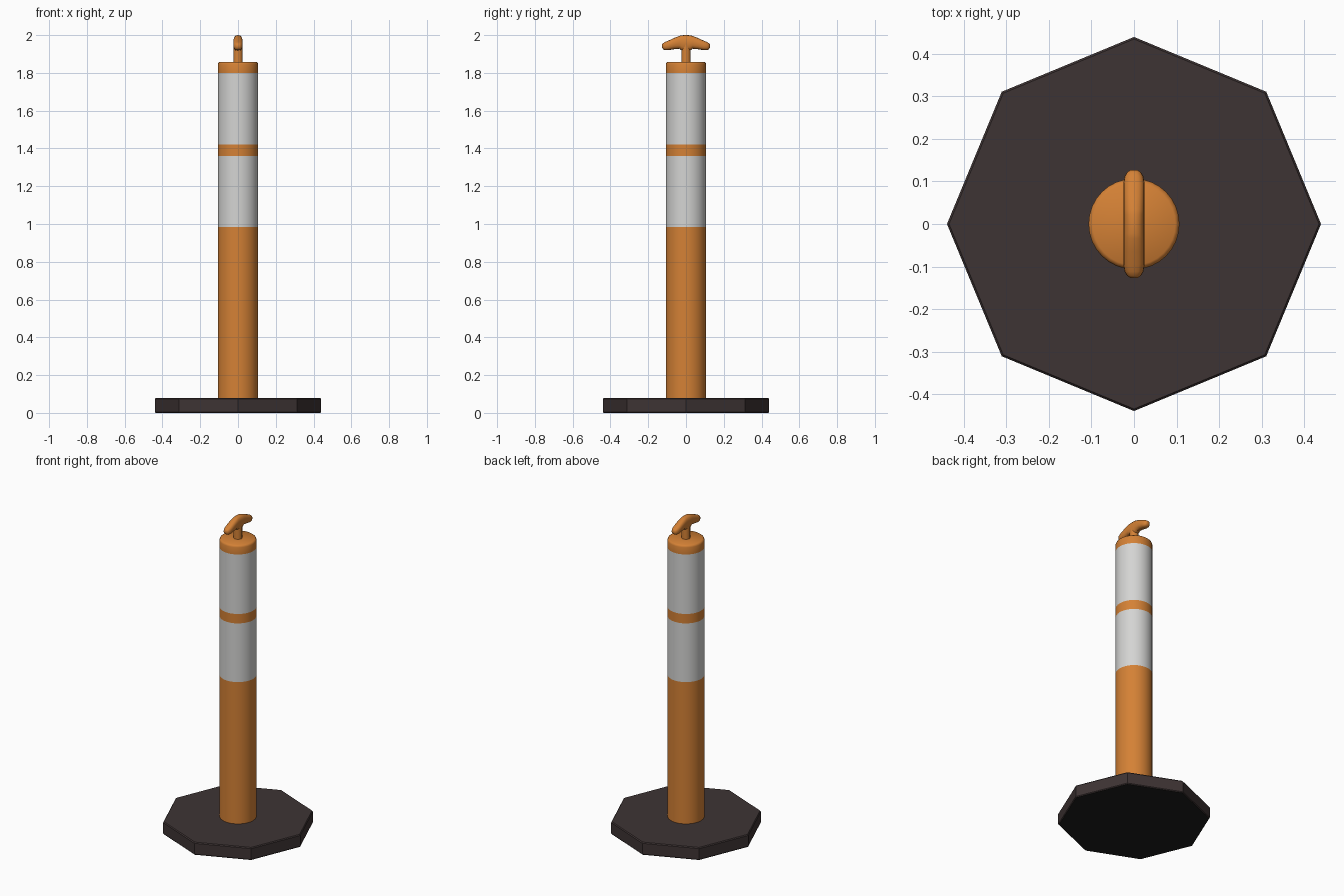
import bpy, bmesh, math
from mathutils import Vector

if "Cube" in bpy.data.objects:
    bpy.data.objects.remove(bpy.data.objects["Cube"])


def material(name, rgb):
    m = bpy.data.materials.new(name)
    m.diffuse_color = (*rgb, 1)
    m.use_nodes = True
    m.node_tree.nodes["Principled BSDF"].inputs["Base Color"].default_value = m.diffuse_color
    return m


ORANGE = material("orange plastic", (0.66, 0.22, 0.036))
WHITE = material("reflective white", (0.66, 0.66, 0.65))
RUBBER = material("dark rubber", (0.048, 0.034, 0.034))
UNDERSIDE = material("black underside", (0.013, 0.013, 0.012))


def loft(name, rings, mats, pick=lambda f: 0, smooth=True):
    """Skin a list of equal-length point rings and cap both ends."""
    bm = bmesh.new()
    loops = [[bm.verts.new(p) for p in ring] for ring in rings]
    n = len(loops[0])
    for a, b in zip(loops, loops[1:]):
        for i in range(n):
            j = (i + 1) % n
            bm.faces.new((a[i], a[j], b[j], b[i]))
    bm.faces.new(loops[0][::-1])
    bm.faces.new(loops[-1])
    bmesh.ops.recalc_face_normals(bm, faces=bm.faces)
    for f in bm.faces:
        f.material_index = pick(f)
    me = bpy.data.meshes.new(name)
    bm.to_mesh(me)
    bm.free()
    for m in mats:
        me.materials.append(m)
    ob = bpy.data.objects.new(name, me)
    bpy.context.collection.objects.link(ob)
    if smooth:
        bpy.ops.object.select_all(action='DESELECT')
        ob.select_set(True)
        bpy.context.view_layer.objects.active = ob
        bpy.ops.object.shade_smooth_by_angle(angle=math.radians(40))
    return ob


def lathe(name, profile, sides, mats, pick=lambda f: 0, smooth=True):
    """Revolve (radius, z) points about the z axis."""
    rings = [[Vector((r * math.cos(t), r * math.sin(t), z))
              for t in (math.tau * i / sides for i in range(sides))]
             for r, z in profile]
    return loft(name, rings, mats, pick, smooth)


# Octagonal rubber base with a slightly softened rim
lathe("base", [(0.436, 0), (0.44, 0.005), (0.44, 0.074), (0.435, 0.08)], 8,
      [RUBBER, UNDERSIDE], lambda f: 1 if f.normal.z < -0.9 else 0, False)

# Post with two flush reflective bands
BANDS = ((0.985, 1.36), (1.42, 1.80))


def band(f):
    z = f.calc_center_median().z
    return int(any(lo < z < hi for lo, hi in BANDS))


R = 0.107
lathe("post", [(R, 0.075), (R, 0.985), (R, 1.36), (R, 1.42), (R, 1.80),
               (R, 1.845), (R - 0.003, 1.853), (R - 0.01, 1.858)],
      32, [ORANGE, WHITE], band)

# Handle stem flaring into the grip
lathe("handle_stem", [(0.025, 1.85), (0.025, 1.918), (0.025, 1.96)],
      16, [ORANGE])

# Drooping grip: (y, bottom z, top z, half width), mirrored in y
half = [(0.022, 1.917, 1.999, 0.025), (0.034, 1.928, 1.996, 0.025),
        (0.065, 1.925, 1.984, 0.025), (0.095, 1.920, 1.970, 0.025),
        (0.112, 1.920, 1.963, 0.022), (0.122, 1.926, 1.957, 0.016),
        (0.127, 1.935, 1.950, 0.008)]
sections = [(-y, a, b, w) for y, a, b, w in reversed(half)]
sections += [(0, 1.915, 2.0, 0.025)] + half
rings = []
for y, lo, hi, w in sections:
    ring = []
    for i in range(16):
        t = math.tau * i / 16
        c, s = math.cos(t), math.sin(t)
        # squarish ellipse cross-section
        c = math.copysign(abs(c) ** 0.8, c)
        s = math.copysign(abs(s) ** 0.8, s)
        ring.append(Vector((w * c, y, (lo + hi) / 2 + (hi - lo) / 2 * s)))
    rings.append(ring)
loft("handle_grip", rings, [ORANGE])
